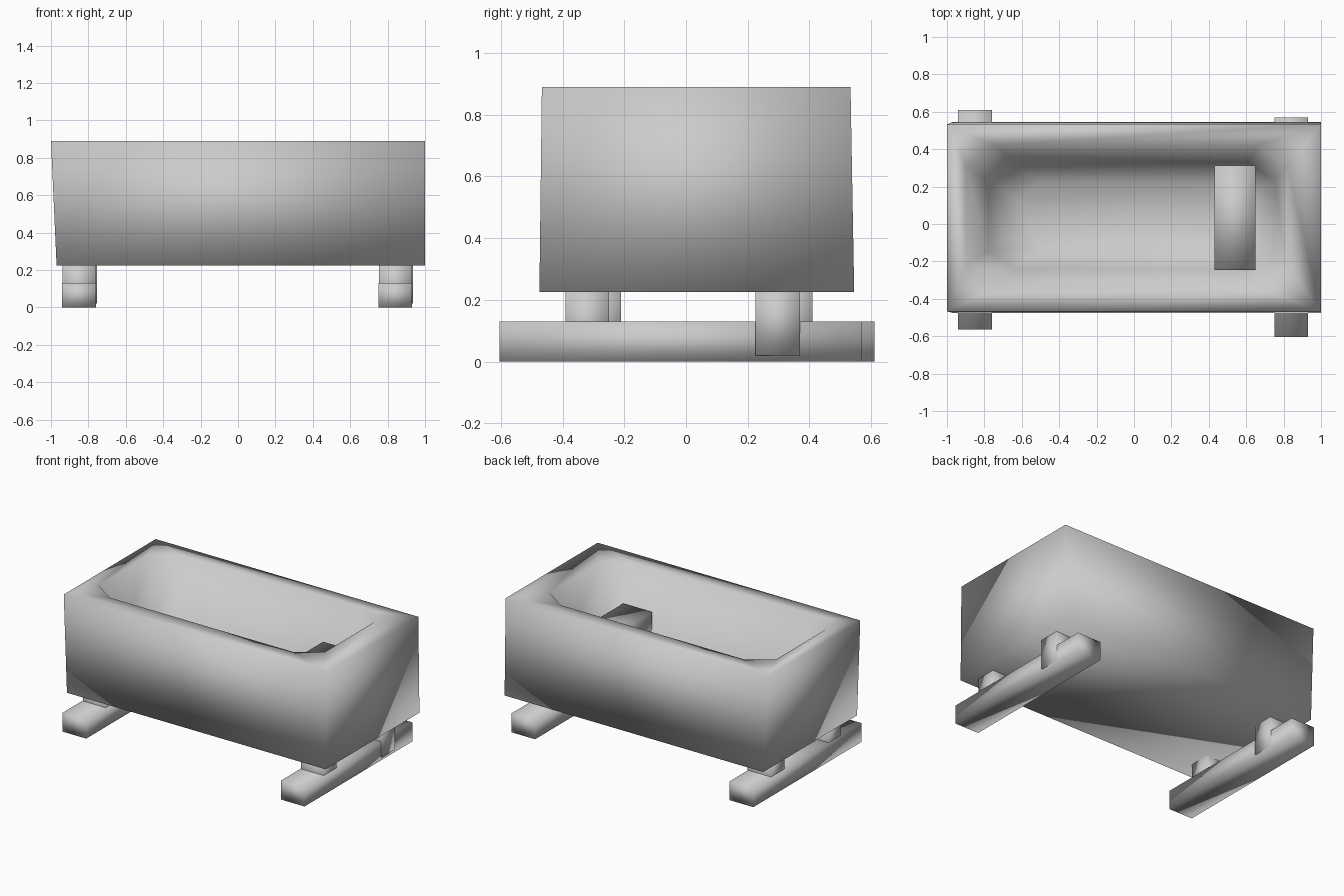
import bpy, bmesh

if "Cube" in bpy.data.objects:
    bpy.data.objects.remove(bpy.data.objects["Cube"])


def finish(bm, name):
    bmesh.ops.recalc_face_normals(bm, faces=bm.faces)
    mesh = bpy.data.meshes.new(name)
    bm.to_mesh(mesh)
    bm.free()
    for p in mesh.polygons:
        p.use_smooth = True
    ob = bpy.data.objects.new(name, mesh)
    bpy.context.collection.objects.link(ob)
    return ob


def box(name, x0, x1, y0, y1, z0, z1):
    bm = bmesh.new()
    bmesh.ops.create_cube(bm, size=1)
    for v in bm.verts:
        v.co.x = x0 if v.co.x < 0 else x1
        v.co.y = y0 if v.co.y < 0 else y1
        v.co.z = z0 if v.co.z < 0 else z1
    return finish(bm, name)


def rect(bm, x0, x1, y0, y1, z):
    return [bm.verts.new((x, y, z)) for x, y in
            ((x0, y0), (x1, y0), (x1, y1), (x0, y1))]


def octagon(bm, x0, x1, y0, y1, z, cx, cy):
    return [bm.verts.new((x, y, z)) for x, y in
            ((x0, y0 + cy), (x0 + cx, y0), (x1 - cx, y0), (x1, y0 + cy),
             (x1, y1 - cy), (x1 - cx, y1), (x0 + cx, y1), (x0, y1 - cy))]


def bridge(bm, a, b):
    n = len(a)
    for i in range(n):
        j = (i + 1) % n
        bm.faces.new((a[i], a[j], b[j], b[i]))


# Tub: square outer shell, flat rim, chamfered basin sloping to the floor
bm = bmesh.new()
bottom = rect(bm, -0.97, 1.0, -0.475, 0.545, 0.225)
top = rect(bm, -1.0, 1.0, -0.467, 0.533, 0.89)
lip = octagon(bm, -0.90, 0.82, -0.34, 0.42, 0.89, 0.16, 0.11)
mid = octagon(bm, -0.78, 0.75, -0.24, 0.33, 0.53, 0.14, 0.10)
floor = octagon(bm, -0.62, 0.64, -0.14, 0.22, 0.42, 0.12, 0.09)
bm.faces.new(bottom)
bridge(bm, bottom, top)
for i in range(4):
    j = (i + 1) % 4
    bm.faces.new((top[i], lip[2 * i + 1], lip[2 * i]))
    bm.faces.new((top[i], top[j], lip[2 * j], lip[2 * i + 1]))
bridge(bm, lip, mid)
bridge(bm, mid, floor)
bm.faces.new(floor)
finish(bm, "tub")

# Block resting inside the basin
box("inner_block", 0.43, 0.65, -0.245, 0.312, 0.42, 0.65)

# Two skids, each with a front and a back leg
for side, x0, dy in (("left", -0.94, 0.04), ("right", 0.75, 0.0)):
    box(side + "_skid", x0, x0 + 0.18, -0.605 + dy, 0.57 + dy, 0.0, 0.13)
    box(side + "_front_leg", x0 + 0.003, x0 + 0.177, -0.39 + dy, -0.25 + dy, 0.02, 0.24)
    box(side + "_back_leg", x0 + 0.005, x0 + 0.185, 0.225 + dy, 0.37 + dy, 0.02, 0.24)
